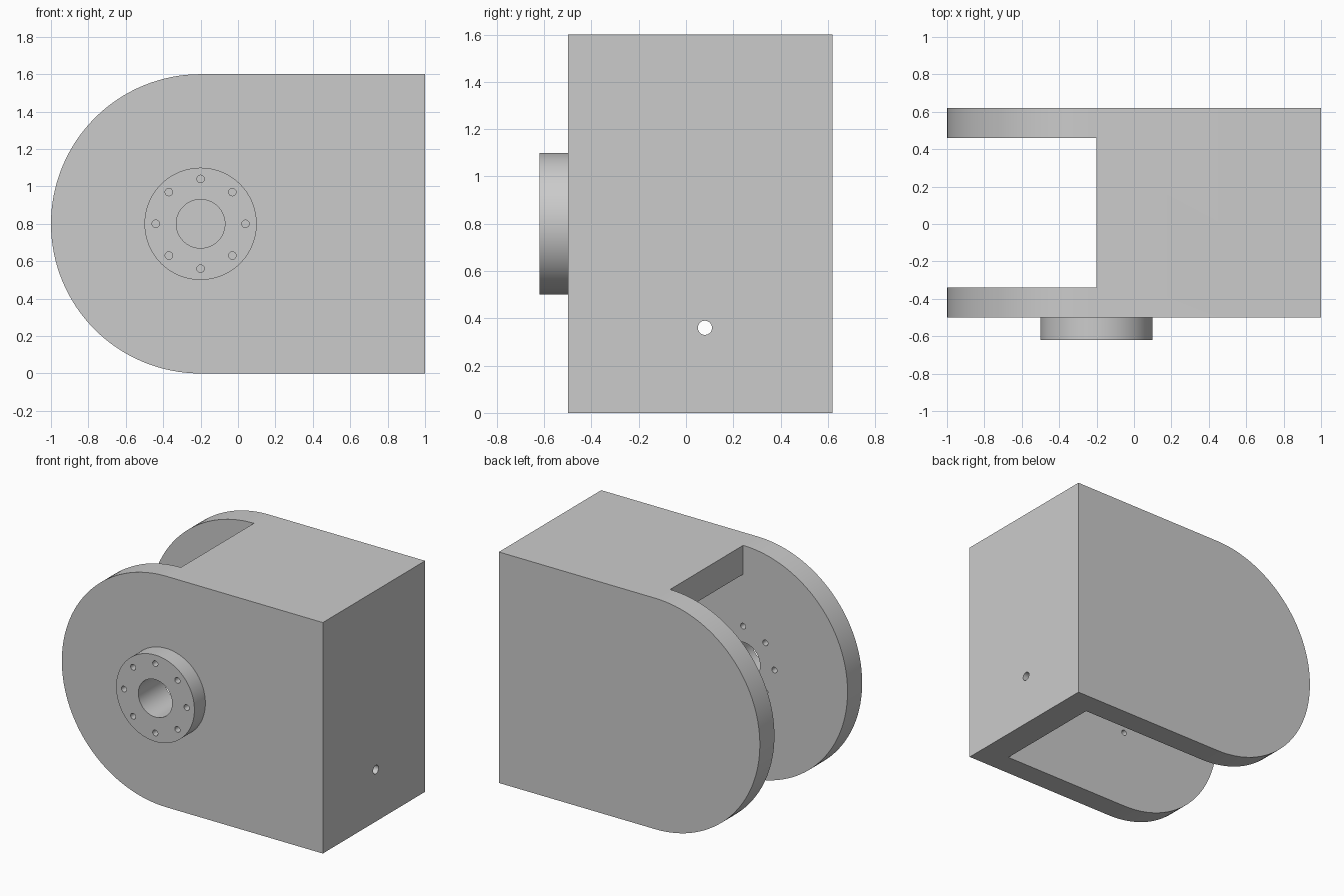
import bpy, bmesh
from math import pi, cos, sin
from mathutils import Vector

if "Cube" in bpy.data.objects:
    bpy.data.objects.remove(bpy.data.objects["Cube"], do_unlink=True)

# Main dimensions
FRONT, BACK, HUB_FRONT = -0.5, 0.62, -0.62
WALL, THICK = 0.16, 0.2           # side cheeks; top and end walls
PIVOT_X, PIVOT_Z, RADIUS = -0.2, 0.8, 0.8

grey = bpy.data.materials.new("plain grey")
grey.use_nodes = True
colour = (0.6, 0.6, 0.6, 1)
grey.diffuse_color = colour
grey.node_tree.nodes["Principled BSDF"].inputs["Base Color"].default_value = colour


def prism(name, profile, y0, y1):
    """Extrude an (x, z) outline from y0 to y1."""
    bm = bmesh.new()
    face = bm.faces.new([bm.verts.new((x, y0, z)) for x, z in profile])
    moved = bmesh.ops.extrude_face_region(bm, geom=[face])["geom"]
    verts = [v for v in moved if isinstance(v, bmesh.types.BMVert)]
    bmesh.ops.translate(bm, verts=verts, vec=Vector((0, y1 - y0, 0)))
    bmesh.ops.recalc_face_normals(bm, faces=bm.faces)
    mesh = bpy.data.meshes.new(name)
    bm.to_mesh(mesh)
    bm.free()
    mesh.materials.append(grey)
    obj = bpy.data.objects.new(name, mesh)
    bpy.context.collection.objects.link(obj)
    return obj


def arc(cx, cz, r, start, sweep, n):
    return [(cx + r * cos(start + sweep * i / n), cz + r * sin(start + sweep * i / n))
            for i in range(n + 1)]


def rod(name, cx, cz, r, y0, y1, n):
    return prism(name, arc(cx, cz, r, 0, 2 * pi, n)[:-1], y0, y1)


def combine(target, tool, operation):
    """Apply a boolean and discard the tool."""
    tool.hide_render = True
    mod = target.modifiers.new(operation, "BOOLEAN")
    mod.operation, mod.object, mod.solver = operation, tool, "EXACT"
    bpy.context.view_layer.objects.active = target
    bpy.ops.object.modifier_apply(modifier=mod.name)
    bpy.data.objects.remove(tool, do_unlink=True)


# Bracket block with one rounded end
outline = arc(PIVOT_X, PIVOT_Z, RADIUS, pi / 2, pi, 64) + [(1, 0), (1, 2 * RADIUS)]
bracket = prism("clevis_bracket", outline, FRONT, BACK)

# Pocket open at the bottom and rounded end, with a slot through the top
inner_x, inner_z = 1 - THICK, 2 * RADIUS - THICK
pocket = [(-1.2, -0.2), (inner_x, -0.2), (inner_x, inner_z),
          (PIVOT_X, inner_z), (PIVOT_X, 1.8), (-1.2, 1.8)]
combine(bracket, prism("pocket_cutter", pocket, FRONT + WALL, BACK - WALL), "DIFFERENCE")

# Round hub on the front cheek
combine(bracket, rod("hub", PIVOT_X, PIVOT_Z, 0.3, HUB_FRONT, FRONT + 0.08, 96), "UNION")

# Centre bore and ring of bolt holes through hub and cheek
combine(bracket, rod("bore_cutter", PIVOT_X, PIVOT_Z, 0.13, -0.8, -0.2, 64), "DIFFERENCE")
for x, z in arc(PIVOT_X, PIVOT_Z, 0.24, 0, 2 * pi, 8)[:-1]:
    combine(bracket, rod("bolt_cutter", x, z, 0.02, -0.8, -0.2, 24), "DIFFERENCE")

# Small hole through the end wall
end_hole = rod("end_hole_cutter", 0, 0, 0.03, -0.3, 0.3, 32)
end_hole.rotation_euler.z = pi / 2
end_hole.location = (0.9, 0.08, 0.36)
bpy.context.view_layer.update()
combine(bracket, end_hole, "DIFFERENCE")

# Smooth the round walls, keep the edges crisp
bpy.ops.object.select_all(action="DESELECT")
bracket.select_set(True)
bpy.context.view_layer.objects.active = bracket
bpy.ops.object.shade_smooth_by_angle(angle=pi / 6)
